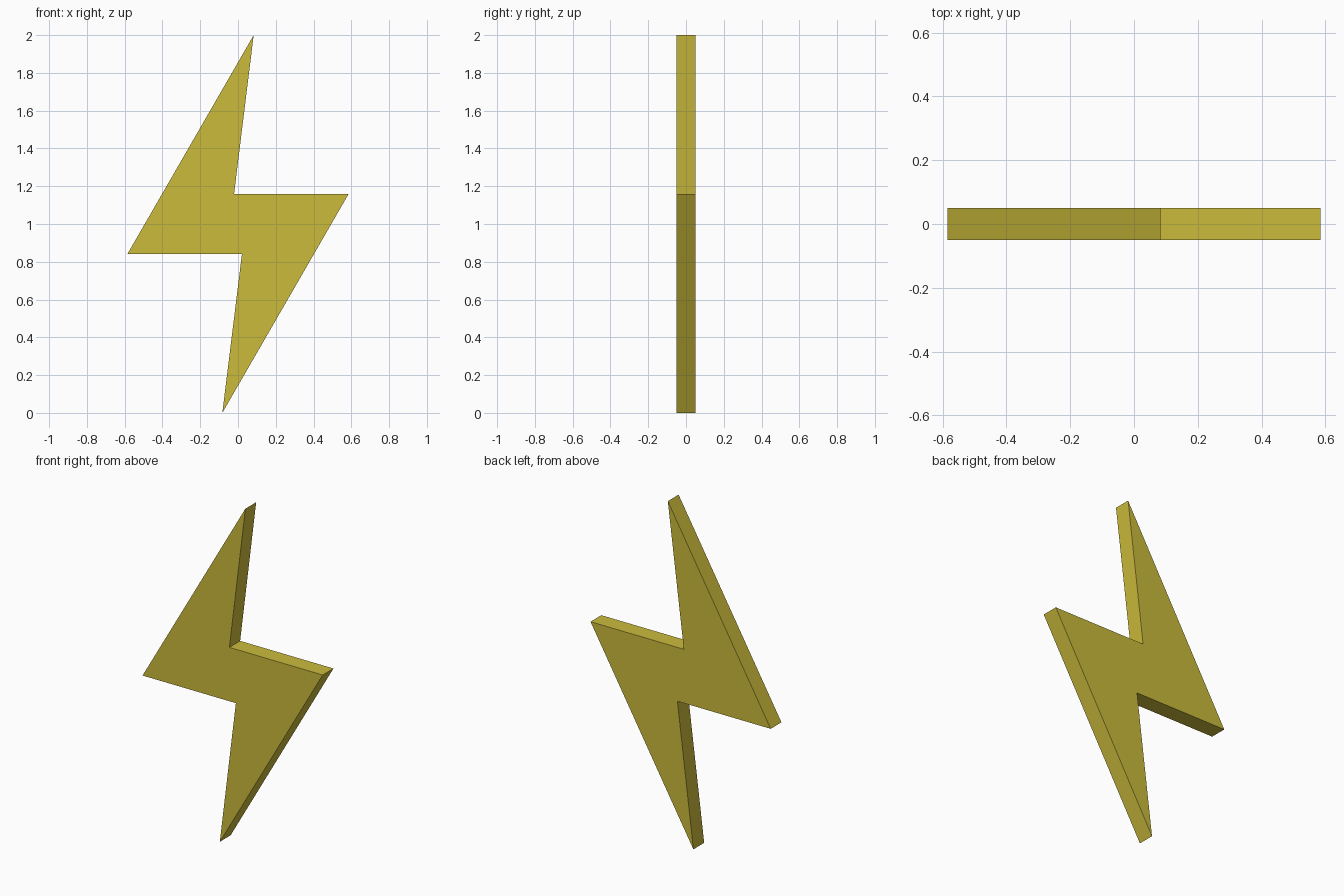
import bpy
import bmesh

# Remove the default cube
cube = bpy.data.objects.get("Cube")
if cube:
    bpy.data.objects.remove(cube, do_unlink=True)

HALF_DEPTH = 0.05
MID_Z = 1.0

# Flat mustard yellow
yellow = bpy.data.materials.new("mustard_yellow")
yellow.use_nodes = True
colour = (0.60, 0.495, 0.045, 1.0)
yellow.diffuse_color = colour
yellow.node_tree.nodes["Principled BSDF"].inputs["Base Color"].default_value = colour

# Half of the outline, relative to the centre: tip, notch, outer corner.
# The other half is the same shape turned by 180 degrees.
half = [(0.083, 1.0), (-0.021, 0.158), (0.585, 0.158)]
outline = half + [(-x, -z) for x, z in half]

# Bolt: outline face extruded through its depth
bm = bmesh.new()
face = bm.faces.new([bm.verts.new((x, -HALF_DEPTH, MID_Z + z)) for x, z in outline])
extruded = bmesh.ops.extrude_face_region(bm, geom=[face], use_keep_orig=True)
back = [v for v in extruded["geom"] if isinstance(v, bmesh.types.BMVert)]
bmesh.ops.translate(bm, verts=back, vec=(0, 2 * HALF_DEPTH, 0))
bmesh.ops.recalc_face_normals(bm, faces=bm.faces[:])

mesh = bpy.data.meshes.new("lightning_bolt")
bm.to_mesh(mesh)
bm.free()
mesh.materials.append(yellow)
bolt = bpy.data.objects.new("lightning_bolt", mesh)
bpy.context.collection.objects.link(bolt)
